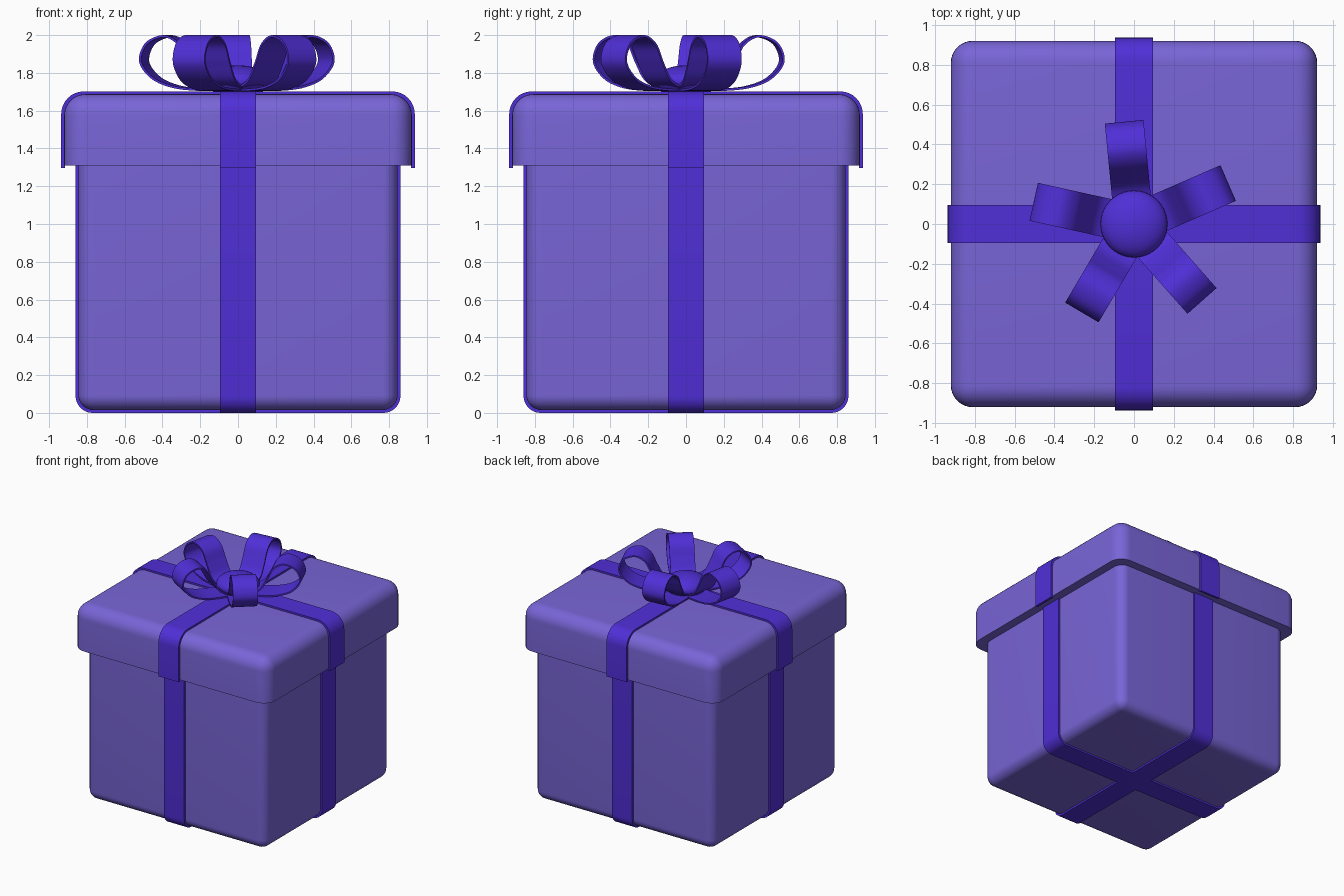
import bpy, bmesh, math
from mathutils import Vector, Matrix

if "Cube" in bpy.data.objects:
    bpy.data.objects.remove(bpy.data.objects["Cube"])


def material(name, rgb):
    m = bpy.data.materials.new(name)
    m.diffuse_color = (*rgb, 1)
    m.use_nodes = True
    m.node_tree.nodes["Principled BSDF"].inputs["Base Color"].default_value = m.diffuse_color
    return m


BOX = material("lilac", (0.19, 0.13, 0.68))
RIBBON = material("violet", (0.08, 0.028, 0.68))


def finish(bm, name, mat, angle=35):
    bmesh.ops.recalc_face_normals(bm, faces=bm.faces)
    me = bpy.data.meshes.new(name)
    bm.to_mesh(me)
    bm.free()
    ob = bpy.data.objects.new(name, me)
    bpy.context.collection.objects.link(ob)
    me.materials.append(mat)
    bpy.ops.object.select_all(action='DESELECT')
    bpy.context.view_layer.objects.active = ob
    ob.select_set(True)
    bpy.ops.object.shade_smooth_by_angle(angle=math.radians(angle))
    return ob


def rounded_box(name, half, z0, z1, radius, flat_z):
    """Box with every edge rounded except those around the face at flat_z."""
    bm = bmesh.new()
    bmesh.ops.create_cube(bm, size=1)
    for v in bm.verts:
        v.co = (v.co.x * 2 * half, v.co.y * 2 * half, z0 if v.co.z < 0 else z1)
    edges = [e for e in bm.edges if any(abs(v.co.z - flat_z) > 1e-4 for v in e.verts)]
    bmesh.ops.bevel(bm, geom=edges, offset=radius, segments=8, profile=0.5, affect='EDGES')
    return finish(bm, name, BOX)


def strip(name, path, thick, width, turn):
    """Ribbon along a 2D path (r, z), thickened to its left, turned about z."""
    pts = [Vector(p) for p in path]
    bm = bmesh.new()
    rings = []
    for i, p in enumerate(pts):
        d = (pts[min(i + 1, len(pts) - 1)] - pts[max(i - 1, 0)]).normalized()
        q = p + Vector((-d.y, d.x)) * thick
        rings.append([bm.verts.new((a.x, s * width / 2, a.y))
                      for a, s in ((p, -1), (p, 1), (q, 1), (q, -1))])
    for a, b in zip(rings, rings[1:]):
        for k in range(4):
            bm.faces.new((a[k], a[(k + 1) % 4], b[(k + 1) % 4], b[k]))
    bm.faces.new(rings[0])
    bm.faces.new(rings[-1])
    bm.transform(Matrix.Rotation(turn, 4, 'Z'))
    return finish(bm, name, RIBBON)


def u_path(half, z_open, z_shut, r):
    """U shape with round corners; the outer face of a wrapped ribbon."""
    s = 1 if z_shut > z_open else -1
    arc = [(half - r + r * math.cos(t), z_shut - s * r + s * r * math.sin(t))
           for t in (math.pi / 2 * i / 8 for i in range(9))]
    right = [(half, z_open)] + arc
    path = right + [(-x, z) for x, z in reversed(right)]
    return path if s > 0 else path[::-1]


def smooth_path(p, n=7):
    """Catmull-Rom curve through the points."""
    p = [Vector(a) for a in p]
    p = [2 * p[0] - p[1]] + p + [2 * p[-1] - p[-2]]
    out = []
    for a, b, c, d in zip(p, p[1:], p[2:], p[3:]):
        for i in range(n):
            t = i / n
            out.append(0.5 * (2 * b + (c - a) * t + (2 * a - 5 * b + 4 * c - d) * t * t
                              + (3 * b - a - 3 * c + d) * t ** 3))
    return out + [p[-2]]


# Box and lid
rounded_box("box_body", 0.845, 0.015, 1.33, 0.08, 1.33)
rounded_box("box_lid", 0.92, 1.31, 1.687, 0.11, 1.31)

# Crossed ribbons around body and lid
for i, turn in enumerate((0, math.pi / 2)):
    strip(f"body_ribbon_{i + 1}", u_path(0.86, 1.33, 0.0, 0.09), 0.02, 0.19, turn)
    strip(f"lid_ribbon_{i + 1}", u_path(0.936, 1.296, 1.702, 0.12), 0.02, 0.19, turn)

# Bow: five teardrop loops
loop = smooth_path([(0.0, 1.703), (0.2, 1.705), (0.34, 1.722), (0.45, 1.77), (0.515, 1.86),
                    (0.48, 1.96), (0.38, 2.0), (0.295, 1.955), (0.245, 1.86),
                    (0.19, 1.77), (0.11, 1.73), (0.0, 1.72)])
for i in range(5):
    strip(f"bow_loop_{i + 1}", loop, 0.012, 0.195, math.radians(23.5 + 72 * i))

# Bow knot
bm = bmesh.new()
bmesh.ops.create_uvsphere(bm, u_segments=40, v_segments=20, radius=1)
bm.transform(Matrix.Translation((0, 0, 1.755)) @ Matrix.Diagonal((0.168, 0.168, 0.085, 1)))
finish(bm, "bow_knot", RIBBON, 60)
